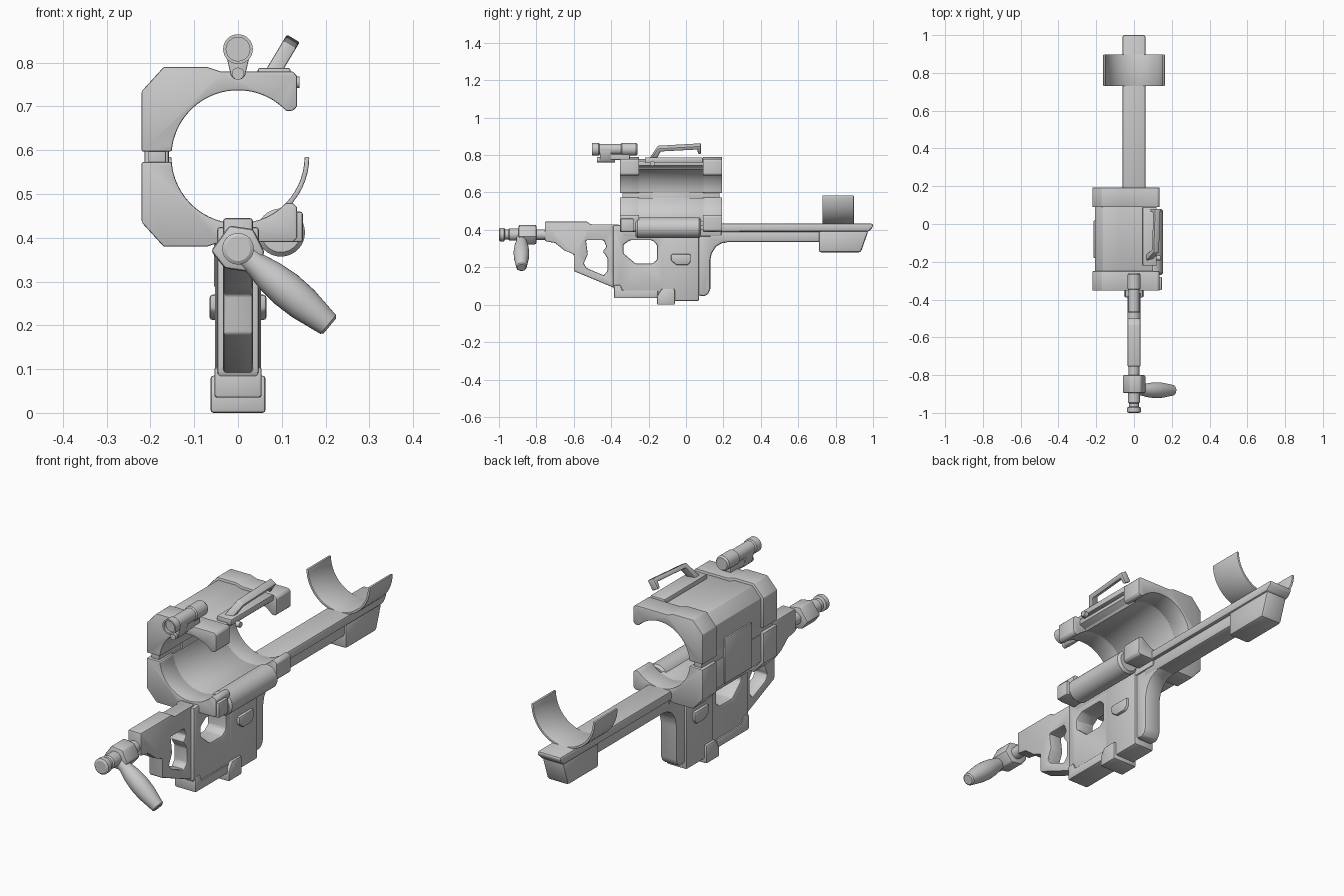
import bpy
import bmesh
from math import cos, sin, pi, radians
from mathutils import Vector, Matrix

default_cube = bpy.data.objects.get("Cube")
if default_cube:
    bpy.data.objects.remove(default_cube, do_unlink=True)

RING_Z = .585      # height of the clamp and cuff axis
RING_R = .152      # inner radius of the clamp


def add_object(name, bm):
    bmesh.ops.recalc_face_normals(bm, faces=bm.faces)
    mesh = bpy.data.meshes.new(name)
    bm.to_mesh(mesh)
    bm.free()
    obj = bpy.data.objects.new(name, mesh)
    bpy.context.collection.objects.link(obj)
    return obj


def activate(obj):
    bpy.ops.object.select_all(action='DESELECT')
    obj.select_set(True)
    bpy.context.view_layer.objects.active = obj


def finish(obj, bevel=0):
    activate(obj)
    if bevel:
        mod = obj.modifiers.new("bevel", 'BEVEL')
        mod.width = bevel
        mod.segments = 2
        mod.limit_method = 'ANGLE'
        mod.angle_limit = radians(32)
        bpy.ops.object.modifier_apply(modifier=mod.name)
    bpy.ops.object.shade_smooth_by_angle(angle=radians(32))
    return obj


def raw_prism(name, points, axis, start, end):
    """Extrude a profile: (y, z) points along x, or (x, z) points along y."""
    bm = bmesh.new()
    place = (lambda p, d: (d, p[0], p[1])) if axis == 'x' else (lambda p, d: (p[0], d, p[1]))
    face = bm.faces.new([bm.verts.new(place(p, start)) for p in points])
    grown = bmesh.ops.extrude_face_region(bm, geom=[face])
    moved = [g for g in grown['geom'] if isinstance(g, bmesh.types.BMVert)]
    shift = Vector(place((0, 0), end - start))
    bmesh.ops.translate(bm, verts=moved, vec=shift)
    return add_object(name, bm)


def prism(name, points, axis, start, end, bevel=.007, holes=()):
    obj = raw_prism(name, points, axis, start, end)
    for hole in holes:
        cutter = raw_prism("cutter", hole, axis, start - .1, end + .1)
        cutter.hide_render = True
        activate(obj)
        mod = obj.modifiers.new("opening", 'BOOLEAN')
        mod.operation = 'DIFFERENCE'
        mod.solver = 'EXACT'
        mod.object = cutter
        bpy.ops.object.modifier_apply(modifier=mod.name)
        bpy.data.objects.remove(cutter, do_unlink=True)
    return finish(obj, bevel)


def slab(name, points, half, bevel=.007, holes=()):
    """Side profile centred on x = 0."""
    return prism(name, points, 'x', -half, half, bevel, holes)


def box(name, x, y, z, bevel=.006):
    corners = [(x[0], z[0]), (x[1], z[0]), (x[1], z[1]), (x[0], z[1])]
    return prism(name, corners, 'y', y[0], y[1], bevel)


def lathe(name, origin, axis, profile, sides=32):
    """Turn (distance, radius) pairs around an axis from the origin."""
    bm = bmesh.new()
    turn = Vector(axis).to_track_quat('Z', 'Y').to_matrix().to_4x4()
    frame = Matrix.Translation(origin) @ turn
    rings = []
    for t, r in profile:
        angles = [2 * pi * i / sides for i in range(sides)]
        rings.append([bm.verts.new(frame @ Vector((r * cos(a), r * sin(a), t))) for a in angles])
    for low, high in zip(rings, rings[1:]):
        for i in range(sides):
            j = (i + 1) % sides
            bm.faces.new((low[i], low[j], high[j], high[i]))
    bm.faces.new(rings[0])
    bm.faces.new(rings[-1])
    return finish(add_object(name, bm))


def arc(radius, first, last, steps=28):
    angles = [radians(first + (last - first) * i / steps) for i in range(steps + 1)]
    return [(radius * cos(a), radius * sin(a)) for a in angles]


# Split clamp: jaw profile is relative to the ring axis and mirrored for the lower jaw
END_JAW = [(-.155, .012), (-.22, .012), (-.22, .15), (-.17, .205), (-.07, .205),
           (-.04, .195), (.125, .195), (.135, .185), (.135, .115), (.125, .105), (.112, .105)]
MID_JAW = [(-.155, .02), (-.207, .02), (-.207, .145), (-.165, .193), (-.075, .193),
           (-.045, .183), (.1, .183), (.1, .16), (.07, .148)]
for label, side in (("upper", 1), ("lower", -1)):
    for part, jaw, lip, start, end in (("front_jaw", END_JAW, 44, -.353, -.25),
                                       ("middle_jaw", MID_JAW, 65, -.26, .1),
                                       ("rear_jaw", END_JAW, 44, .09, .193)):
        outline = jaw + arc(RING_R, lip, 175)
        prism(f"{label}_{part}", [(x, RING_Z + side * z) for x, z in outline], 'y', start, end, .006)
box("hinge_plate", (-.214, -.158), (-.18, .02), (.44, .65))
box("hinge_strip", (-.205, -.165), (-.34, .18), (.56, .61), .003)

# Side cylinder and latches on the lower jaw
lathe("side_cylinder", (.098, -.27, .412), (0, 1, 0),
      [(0, .045), (.01, .055), (.34, .055), (.35, .045)])
box("lower_latch", (.1, .148), (-.35, -.28), (.39, .46))
lathe("upper_bolt", (.12, -.18, .755), (1, 0, 0), [(0, .013), (.02, .013)], 12)

# Folding handle and its rail
box("handle_rail", (.045, .12), (-.22, .09), (.76, .788), .005)
handle = slab("folding_handle", [(-.2, 0), (-.15, .085), (.08, .1), (.08, .05), (.065, .05),
                                 (.06, .078), (-.135, .066), (-.165, 0)], .017, .004)
handle.location = (.075, 0, .77)
handle.rotation_euler.y = radians(31)

# Sight with its bracket and small lower tube
lathe("sight_tube", (0, -.503, .831), (0, 1, 0),
      [(.015, .018), (.015, .027), (0, .027), (0, .034), (.035, .034), (.04, .029), (.155, .029),
       (.16, .034), (.235, .034), (.243, .028)])
prism("sight_bracket", [(-.029, .825), (-.016, .77), (-.008, .762), (.008, .762), (.016, .77),
                        (.029, .825)], 'y', -.46, -.4, .003)
lathe("sight_lower_tube", (0, -.475, .775), (0, 1, 0), [(0, .014), (.095, .014)], 16)
box("sight_foot", (-.018, .018), (-.42, -.3), (.775, .805), .004)

# Frame with its two openings
slab("front_frame", [(-.755, .445), (-.53, .445), (-.51, .43), (-.36, .43), (-.36, .08), (-.6, .18),
                     (-.6, .27), (-.65, .29), (-.7, .33), (-.755, .34)], .034, .008,
     [[(-.535, .345), (-.44, .345), (-.425, .31), (-.445, .285), (-.42, .25), (-.42, .18),
       (-.44, .157), (-.53, .195), (-.547, .22), (-.525, .27)]])
slab("middle_frame", [(-.39, .425), (-.1, .425), (-.1, .04), (-.35, .04), (-.39, .09)], .048, .008,
     [[(-.3, .345), (-.18, .345), (-.155, .32), (-.155, .24), (-.18, .22), (-.27, .22),
       (-.335, .275), (-.335, .32)]])
slab("front_foot", [(-.385, .035), (-.385, .105), (-.35, .105), (-.34, .077), (-.15, .077),
                    (-.15, .035)], .054, .006)
slab("base_clip", [(-.155, 0), (-.155, .045), (-.13, .085), (-.06, .085), (-.06, 0)], .063)

# Central housing, side buttons and rear grip
box("housing", (-.052, .052), (-.13, .07), (.02, .42), .008)
slab("side_buttons", [(-.08, .27), (.025, .27), (.025, .23), (.01, .212), (-.05, .212), (-.08, .235)], .065)
slab("rear_grip", [(.06, .05), (.1, .045), (.12, .058), (.13, .085), (.13, .24), (.138, .275), (.16, .31),
                   (.19, .328), (.23, .335), (.23, .41), (.06, .41)], .043, .014)
box("upper_receiver", (-.05, .05), (-.34, .19), (.365, .432), .008)

# Rear bar with its rail and the arm support
box("rear_bar", (-.045, .045), (.12, .9), (.335, .4), .012)
slab("rear_rail", [(.12, .39), (.975, .39), (1, .415), (1, .433), (.12, .433)], .06, .01)
slab("cuff_base", [(.71, .395), (.975, .395), (.935, .28), (.71, .28)], .055, .012)
cuff = arc(RING_R, 180, 360) + arc(RING_R + .011, 360, 180)
prism("arm_cuff", [(x, RING_Z + z) for x, z in cuff], 'y', .73, .897, .003)

# Front spindle, clamp block and angled hand grip
lathe("spindle", (0, -1, .375), (0, 1, 0),
      [(0, .028), (.005, .036), (.028, .036), (.033, .026), (.05, .026), (.055, .032), (.11, .032),
       (.11, .028), (.26, .028)])
prism("grip_mount", [(-.062, .37), (-.02, .428), (.035, .42), (.062, .365), (.025, .322), (-.03, .33)],
      'y', -.895, -.8, .008)
lathe("hand_grip", (.01, -.88, .365), (.77, 0, -.64),
      [(0, .026), (.04, .028), (.08, .037), (.13, .042), (.18, .04), (.23, .032), (.255, .028), (.26, .022)])
